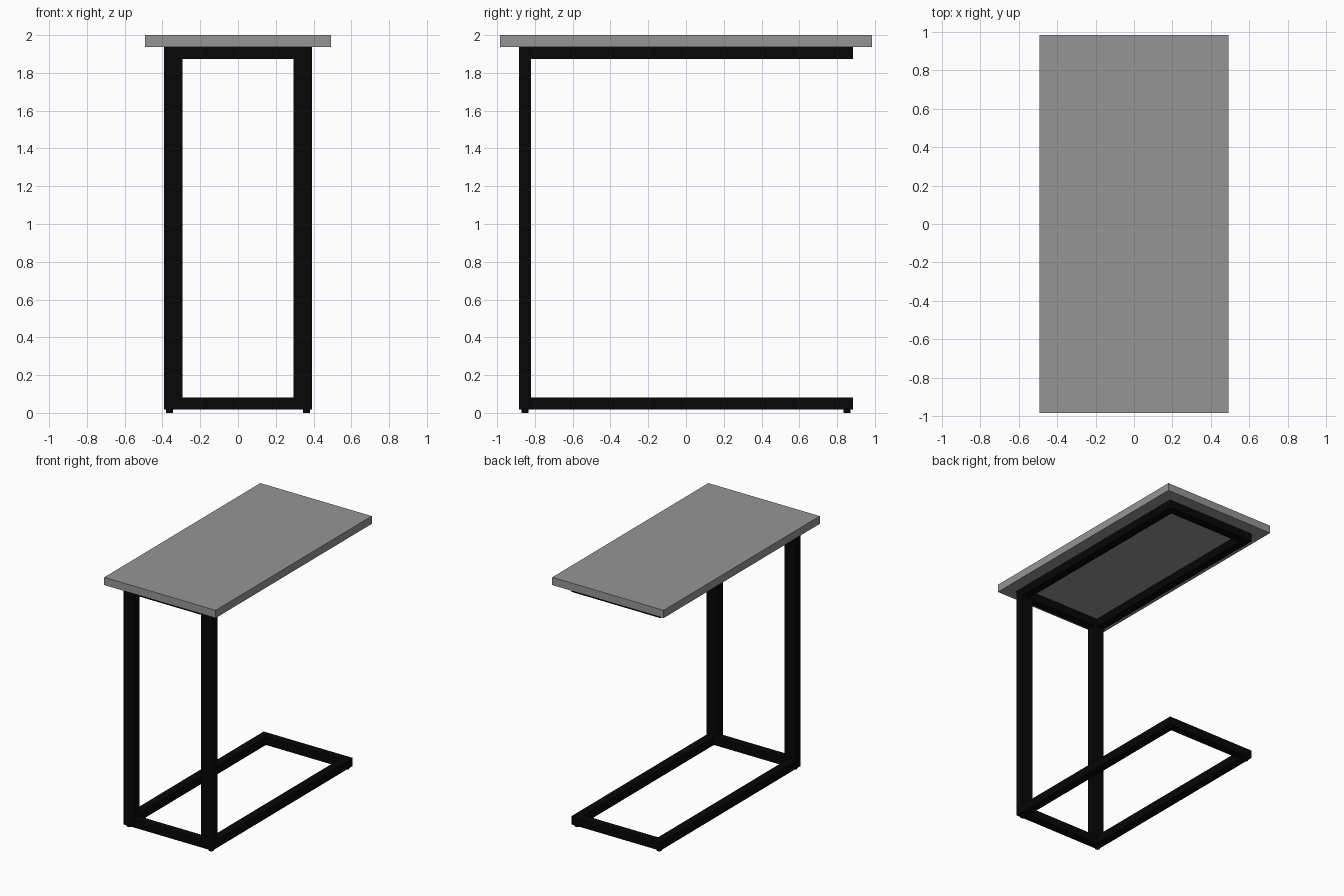
import bpy

if "Cube" in bpy.data.objects:
    bpy.data.objects.remove(bpy.data.objects["Cube"])

W, L = 0.393, 0.885        # half width and half length of the frame
T = 0.065                  # tube thickness
P = 0.098                  # post width


def material(name, value):
    mat = bpy.data.materials.new(name)
    mat.diffuse_color = (value, value, value, 1)
    mat.use_nodes = True
    mat.node_tree.nodes["Principled BSDF"].inputs["Base Color"].default_value = mat.diffuse_color
    return mat


black = material("black_metal", 0.002)
grey = material("dark_grey_top", 0.3)


def box(name, lo, hi, mat):
    mid = [(a + b) / 2 for a, b in zip(lo, hi)]
    bpy.ops.mesh.primitive_cube_add(size=1, location=mid)
    ob = bpy.context.object
    ob.name = name
    ob.scale = [b - a for a, b in zip(lo, hi)]
    bpy.ops.object.transform_apply(location=False, rotation=False, scale=True)
    ob.data.materials.append(mat)


def frame(name, z0, z1):
    # rectangular ring of four butt-jointed tubes
    box(name + "_front_rail", (-W, -L, z0), (W, -L + T, z1), black)
    box(name + "_back_rail", (-W, L - T, z0), (W, L, z1), black)
    for side, x0 in (("left", -W), ("right", W - T)):
        box(f"{name}_{side}_rail", (x0, -L + T, z0), (x0 + T, L - T, z1), black)


# table top
box("table_top", (-0.492, -0.984, 1.938), (0.492, 0.984, 2.0), grey)

# floor frame and the frame under the top
frame("base", 0.017, 0.082)
frame("upper", 1.873, 1.938)

# two wide posts at the front
for side, x0 in (("left", -W), ("right", W - P)):
    box(f"{side}_post", (x0, -L, 0.082), (x0 + P, -L + T, 1.873), black)

# small round feet at the corners
for sx in (-1, 1):
    for sy in (-1, 1):
        bpy.ops.mesh.primitive_cylinder_add(
            vertices=20, radius=0.019, depth=0.017,
            location=(sx * 0.362, sy * 0.853, 0.0085))
        foot = bpy.context.object
        foot.name = f"{'front' if sy < 0 else 'back'}_{'left' if sx < 0 else 'right'}_foot"
        foot.data.materials.append(black)
        bpy.ops.object.shade_smooth_by_angle()
